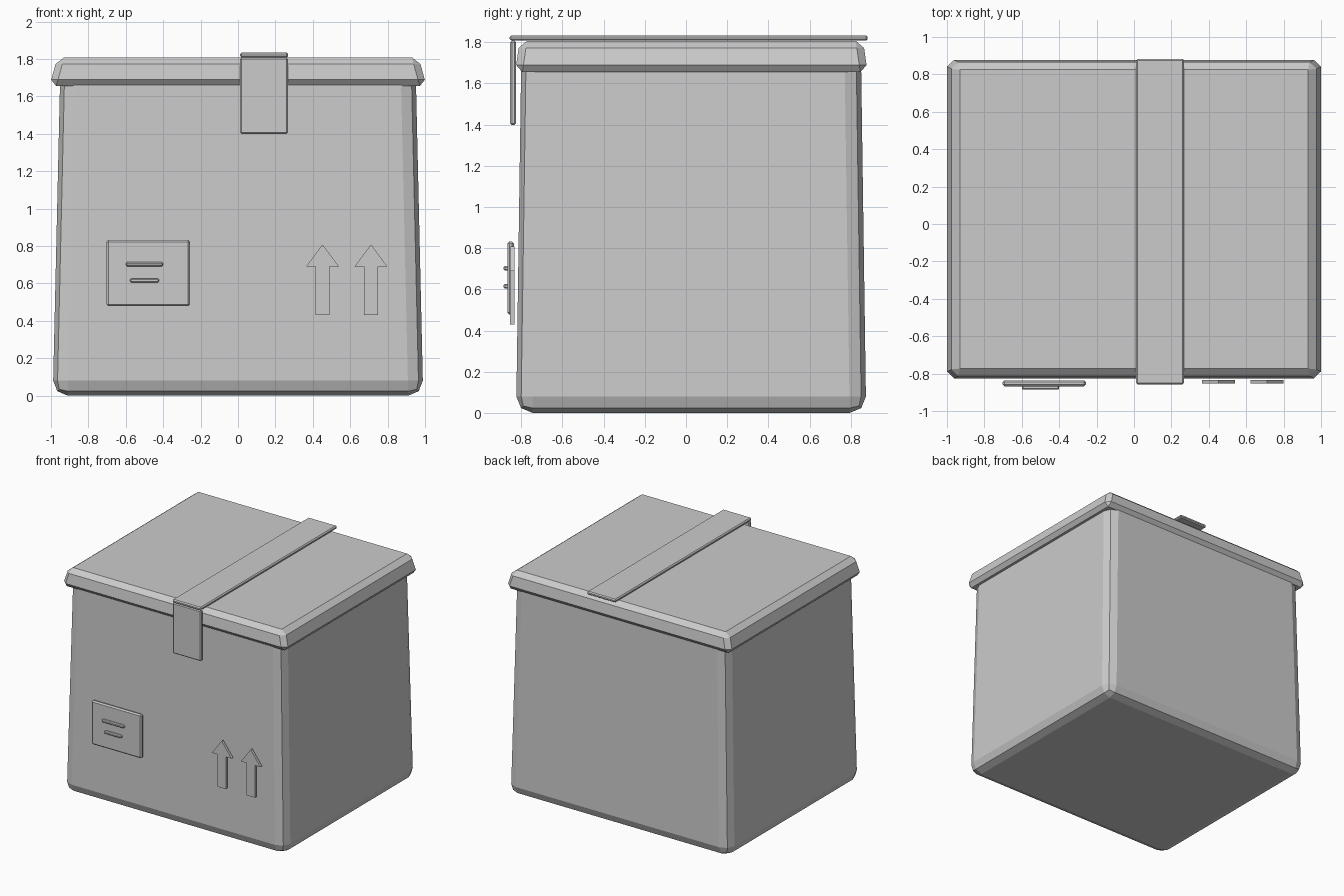
import bpy, bmesh
from mathutils import Vector

if "Cube" in bpy.data.objects:
    bpy.data.objects.remove(bpy.data.objects["Cube"], do_unlink=True)

GREY = (0.6, 0.6, 0.6, 1)
grey = bpy.data.materials.new("plain_grey")
grey.use_nodes = True
grey.diffuse_color = GREY
grey.node_tree.nodes["Principled BSDF"].inputs["Base Color"].default_value = GREY


def finish(name, bm):
    bmesh.ops.recalc_face_normals(bm, faces=bm.faces)
    mesh = bpy.data.meshes.new(name)
    bm.to_mesh(mesh)
    bm.free()
    mesh.materials.append(grey)
    obj = bpy.data.objects.new(name, mesh)
    bpy.context.collection.objects.link(obj)
    return obj


def box(name, low, high, bevel, segments=1, taper=(0, 0)):
    """Bevelled box between two corners, its top drawn in by taper on each side."""
    low, high = Vector(low), Vector(high)
    mid, size = (low + high) / 2, high - low
    bm = bmesh.new()
    bmesh.ops.create_cube(bm, size=1)
    for v in bm.verts:
        for axis in range(2):
            inset = taper[axis] if v.co.z > 0 else 0
            v.co[axis] *= size[axis] - 2 * inset
        v.co.z *= size.z
        v.co += mid
    bmesh.ops.bevel(bm, geom=bm.edges[:], offset=bevel, segments=segments,
                    profile=0.5, affect='EDGES', clamp_overlap=True)
    return finish(name, bm)


# Crate body and overhanging lid
box("crate_body", (-0.99, -0.825, 0), (0.99, 0.875, 1.74), 0.08, 2, (0.04, 0.025))
box("lid", (-1.008, -0.83, 1.655), (1.008, 0.882, 1.807), 0.035, 1, (0.042, 0.022))

# Tape across the lid and down the front
box("tape_top", (0.012, -0.857, 1.808), (0.268, 0.882, 1.834), 0.008)
box("tape_front", (0.012, -0.854, 1.398), (0.266, -0.826, 1.808), 0.008)

# Label with two raised lines
box("label", (-0.703, -0.868, 0.478), (-0.257, -0.836, 0.832), 0.01)
for name, half, z in (("label_line_upper", 0.1, 0.702), ("label_line_lower", 0.077, 0.615)):
    box(name, (-0.5 - half, -0.886, z - 0.011), (-0.5 + half, -0.86, z + 0.011), 0.006)

# Pair of upward arrows, each an extruded half profile mirrored about its middle
half_arrow = [(0.037, 0.43), (0.037, 0.69), (0.088, 0.69)]
for name, x in (("arrow_inner", 0.452), ("arrow_outer", 0.711)):
    outline = half_arrow + [(0, 0.808)] + [(-u, z) for u, z in reversed(half_arrow)]
    bm = bmesh.new()
    face = bm.faces.new([bm.verts.new((x + u, -0.854, z)) for u, z in outline])
    back = bmesh.ops.extrude_face_region(bm, geom=[face], use_keep_orig=True)["geom"]
    bmesh.ops.translate(bm, vec=(0, 0.02, 0),
                        verts=[g for g in back if isinstance(g, bmesh.types.BMVert)])
    finish(name, bm)
